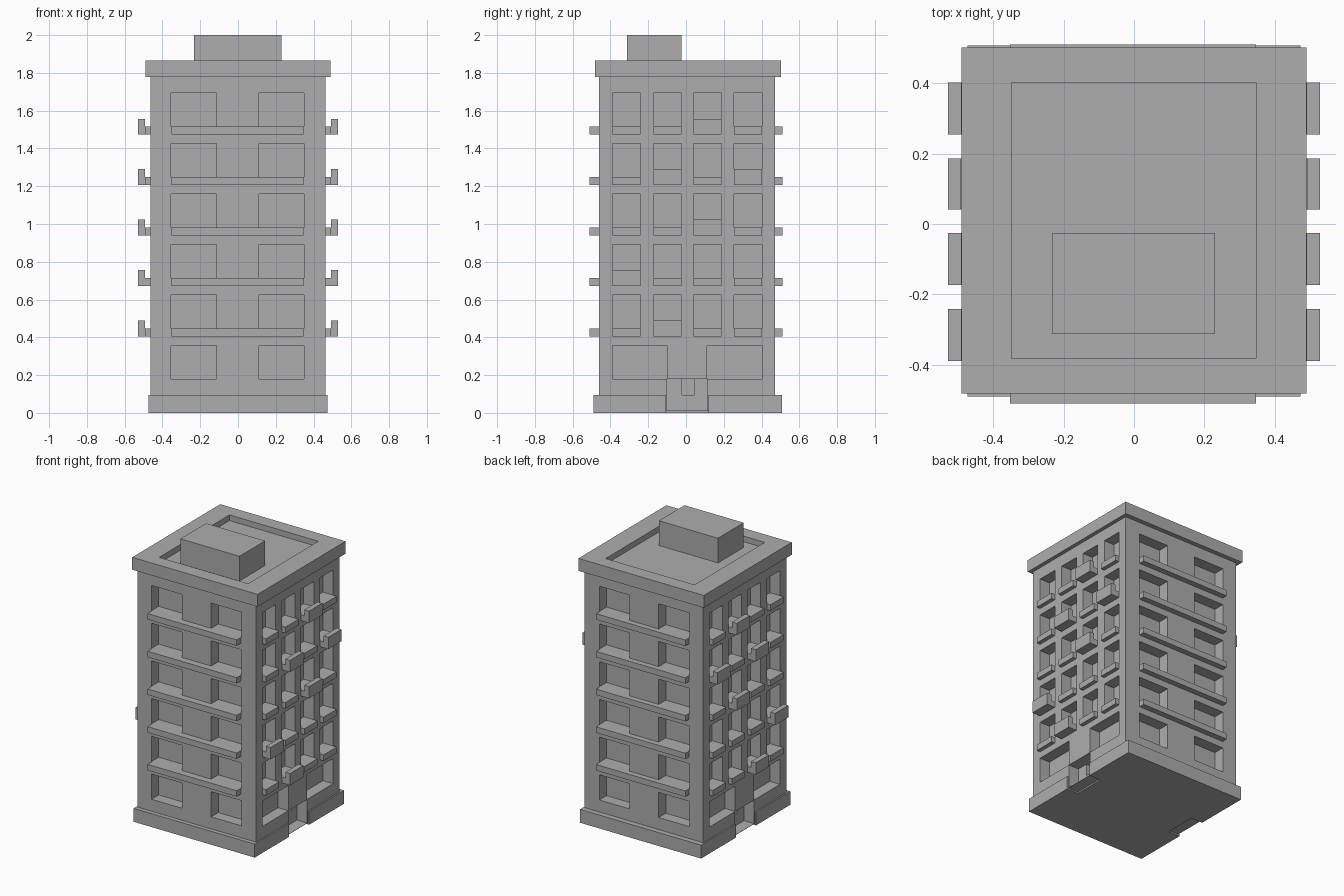
import bpy
import bmesh
from mathutils import Vector

old = bpy.data.objects.get("Cube")
if old:
    bpy.data.objects.remove(old, do_unlink=True)

concrete = bpy.data.materials.new("concrete_grey")
concrete.use_nodes = True
GREY = (0.42, 0.42, 0.42, 1)
concrete.diffuse_color = GREY
concrete.node_tree.nodes["Principled BSDF"].inputs["Base Color"].default_value = GREY


def boxes(name, spans):
    """One object made of boxes, each given as ((x0, x1), (y0, y1), (z0, z1))."""
    bm = bmesh.new()
    for span in spans:
        low = Vector([min(s) for s in span])
        high = Vector([max(s) for s in span])
        new = bmesh.ops.create_cube(bm, size=1)["verts"]
        for v in new:
            v.co = (low + high) / 2 + v.co * (high - low)
    mesh = bpy.data.meshes.new(name)
    bm.to_mesh(mesh)
    bm.free()
    mesh.materials.append(concrete)
    ob = bpy.data.objects.new(name, mesh)
    bpy.context.collection.objects.link(ob)
    return ob


def cut(target, spans):
    """Carve boxes out of the target, then drop the cutter."""
    cutter = boxes("cutter", spans)
    cutter.hide_render = True
    mod = target.modifiers.new("openings", "BOOLEAN")
    mod.operation = "DIFFERENCE"
    mod.solver = "EXACT"
    mod.object = cutter
    bpy.context.view_layer.objects.active = target
    bpy.ops.object.modifier_apply(modifier=mod.name)
    bpy.data.objects.remove(cutter, do_unlink=True)


# Main dimensions
WALL_X, FRONT, BACK = 0.464, -0.46, 0.47
STOREY, SILL, HEAD, DEPTH = 0.267, 0.18, 0.358, 0.08
SLAB = 0.042
bays = [(-0.355, -0.115), (0.112, 0.35)]
columns = [(-0.39, -0.242), (-0.173, -0.025), (0.041, 0.187), (0.255, 0.402)]
shop_bays = [(-0.39, -0.10), (0.112, 0.402)]
door = (-0.10, 0.112)
# Columns with a raised balcony front, from the first upper floor up
raised = [{1}, {0}, {2}, {1, 3}, {2}]

# Window recesses on all four sides
windows = []
for floor in range(6):
    z = (SILL + STOREY * floor, HEAD + STOREY * floor)
    for bay in bays:
        windows.append((bay, (FRONT - 0.1, FRONT + DEPTH), z))
        windows.append((bay, (BACK - DEPTH, BACK + 0.1), z))
    for side in (-1, 1):
        reach = (side * (WALL_X - DEPTH), side * (WALL_X + 0.1))
        for col in (columns if floor else shop_bays):
            windows.append((reach, col, z))

walls = boxes("walls", [((-WALL_X, WALL_X), (FRONT, BACK), (0.01, 1.78))])
cut(walls, windows)

# Side entrances: a porch with a narrower doorway behind it
for inner, span in ((DEPTH, door), (DEPTH + 0.04, (-0.02, 0.043))):
    cut(walls, [((s * (WALL_X - inner), s * (WALL_X + 0.1)), span, (0.012, 0.179))
                for s in (-1, 1)])

# Plinth, split at both entrances
plinth = boxes("plinth", [((-0.474, 0.474), (-0.49, 0.508), (0, 0.095))])
cut(plinth, [((s * (WALL_X - DEPTH), s * 0.6), (-0.107, 0.119), (-0.1, 0.2))
             for s in (-1, 1)])

# Cornice with a sunken roof deck, and the stair housing on it
cornice = boxes("cornice", [((-0.491, 0.491), (-0.482, 0.502), (1.777, 1.865))])
cut(cornice, [((-0.349, 0.347), (-0.383, 0.403), (1.825, 2))])
boxes("roof_housing", [((-0.233, 0.23), (-0.312, -0.025), (1.82, 2))])

# Long balconies front and back
for name, y in (("front", (-0.51, FRONT + 0.01)), ("back", (BACK - 0.01, 0.51))):
    boxes(name + "_balconies",
          [((-0.352, 0.347), y, (SILL + STOREY * f - SLAB, SILL + STOREY * f))
           for f in range(1, 6)])

# Small side ledges, some with a raised outer front
for name, s in (("right", 1), ("left", -1)):
    ledges, fronts = [], []
    for f, tall in enumerate(raised, 1):
        top = SILL + STOREY * f
        for i, col in enumerate(columns):
            ledges.append(((s * (WALL_X - 0.01), s * 0.492), col, (top - SLAB, top)))
            if i in tall:
                fronts.append(((s * 0.492, s * 0.529), col, (top - SLAB, top + SLAB)))
    boxes(name + "_ledges", ledges)
    boxes(name + "_balcony_fronts", fronts)
